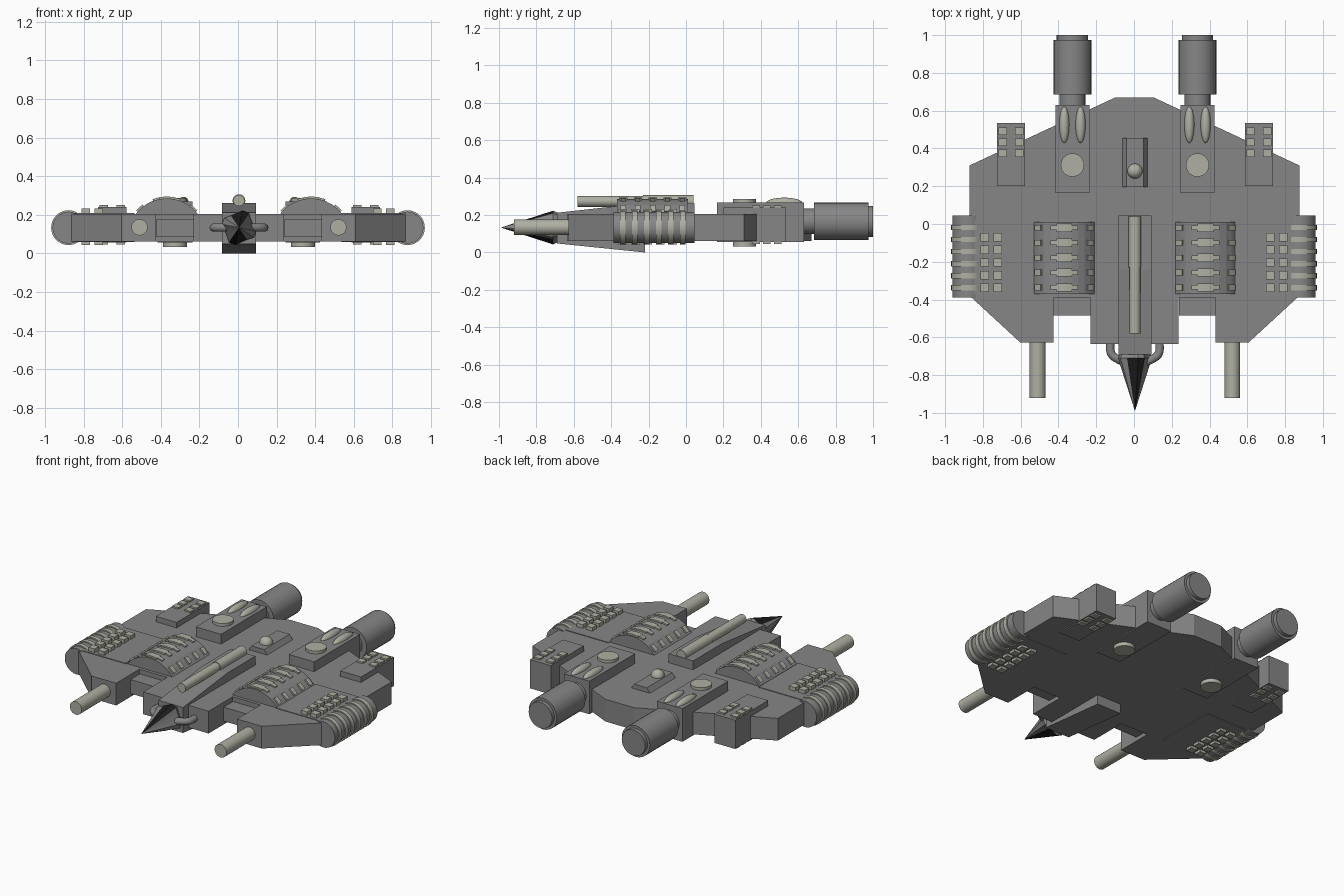
import bpy, bmesh, math
from mathutils import Matrix, Vector

if "Cube" in bpy.data.objects:
    bpy.data.objects.remove(bpy.data.objects["Cube"])


def material(name, rgb):
    m = bpy.data.materials.new(name)
    m.diffuse_color = (*rgb, 1)
    m.use_nodes = True
    m.node_tree.nodes["Principled BSDF"].inputs["Base Color"].default_value = m.diffuse_color
    return m


GREY = material("hull grey", (0.24, 0.24, 0.24))
LIGHT = material("pale warm grey", (0.43, 0.43, 0.37))
BLACK = material("black", (0.012, 0.012, 0.012))
CX = 0.005          # centre line of the hull


def finish(bm, name, mat, smooth=False):
    bmesh.ops.recalc_face_normals(bm, faces=bm.faces)
    me = bpy.data.meshes.new(name)
    bm.to_mesh(me)
    bm.free()
    me.materials.append(mat)
    ob = bpy.data.objects.new(name, me)
    bpy.context.collection.objects.link(ob)
    if smooth:
        bpy.ops.object.select_all(action='DESELECT')
        ob.select_set(True)
        bpy.context.view_layer.objects.active = ob
        bpy.ops.object.shade_smooth_by_angle(angle=math.radians(40))
    return ob


def add_box(bm, x0, x1, y0, y1, z0, z1):
    m = Matrix.Translation(((x0 + x1) / 2, (y0 + y1) / 2, (z0 + z1) / 2))
    bmesh.ops.create_cube(bm, size=1, matrix=m @ Matrix.Diagonal(
        (abs(x1 - x0), abs(y1 - y0), abs(z1 - z0), 1)))


def box(name, mat, *size):
    bm = bmesh.new()
    add_box(bm, *size)
    return finish(bm, name, mat)


def add_prism(bm, pts, direction):
    f = bm.faces.new([bm.verts.new(p) for p in pts])
    r = bmesh.ops.extrude_face_region(bm, geom=[f], use_keep_orig=True)
    bmesh.ops.translate(bm, vec=direction,
                        verts=[v for v in r['geom'] if isinstance(v, bmesh.types.BMVert)])


def add_cyl_y(bm, x, z, r, y0, y1, n=28):
    bmesh.ops.create_cone(bm, cap_ends=True, segments=n, radius1=r, radius2=r, depth=y1 - y0,
                          matrix=Matrix.Translation((x, (y0 + y1) / 2, z))
                          @ Matrix.Rotation(math.pi / 2, 4, 'X'))


def cyl_y(name, mat, *a):
    bm = bmesh.new()
    add_cyl_y(bm, *a)
    return finish(bm, name, mat, True)


def arc(cx, cz, r, a0, a1, y, n):
    return [(cx + r * math.sin(a0 + (a1 - a0) * i / n), y,
             cz + r * math.cos(a0 + (a1 - a0) * i / n)) for i in range(n + 1)]


# Flat hull plate with forked front
half = [(0.102, 0.67), (0.873, 0.31), (0.873, -0.38), (0.605, -0.627), (0.43, -0.627),
        (0.43, -0.39), (0.233, -0.39), (0.233, -0.635)]
outline = half + [(-x, y) for x, y in reversed(half)]
bm = bmesh.new()
add_prism(bm, [(x + CX * 0.5, y, 0.062) for x, y in outline], (0, 0, 0.143))
finish(bm, "hull", GREY)

# Central spine with sloping front, and keel
bm = bmesh.new()
side = [(0.045, 0.1), (0.045, 0.262), (-0.24, 0.262), (-0.69, 0.212), (-0.69, 0.048),
        (-0.22, 0.0), (-0.22, 0.1)]
add_prism(bm, [(CX - 0.087, y, z) for y, z in side], (0.174, 0, 0))
finish(bm, "spine", GREY)

# Gun on the spine
cyl_y("top_gun_breech", LIGHT, CX, 0.273, 0.033, -0.23, 0.04)
cyl_y("top_gun_barrel", LIGHT, CX, 0.273, 0.029, -0.58, -0.22)

# Fluted nose cone with black upper and lower wedges
bm = bmesh.new()
N = 16
tip = bm.verts.new((CX, -0.99, 0.133))
rings = []
for y, k in ((-0.71, 1.0), (-0.672, 0.8)):
    rings.append([bm.verts.new((CX + k * r * math.sin(a), y, 0.133 + k * r * math.cos(a)))
                  for i in range(N) for a in [2 * math.pi * (i + 0.5) / N]
                  for r in [0.092 if (i // 2) % 2 == 0 else 0.075]])
for i in range(N):
    j = (i + 1) % N
    bm.faces.new((rings[0][i], rings[0][j], tip))
    bm.faces.new((rings[0][j], rings[0][i], rings[1][i], rings[1][j]))
bm.faces.new(rings[1])
nose = finish(bm, "nose_cone", GREY)
nose.data.materials.append(BLACK)
for p in nose.data.polygons:
    if len(p.vertices) == 3 and abs(p.center.x - CX) < 0.8 * abs(p.center.z - 0.133):
        p.material_index = 1

# Low cockpit block with ball
bm = bmesh.new()
add_prism(bm, [(CX - 0.069, 0.195, 0.2), (CX - 0.045, 0.195, 0.235), (CX + 0.045, 0.195, 0.235),
               (CX + 0.069, 0.195, 0.2)], (0, 0.26, 0))
finish(bm, "cockpit_block", GREY)
bm = bmesh.new()
bmesh.ops.create_uvsphere(bm, u_segments=20, v_segments=12, radius=0.04,
                          matrix=Matrix.Translation((CX, 0.28, 0.235)))
finish(bm, "cockpit_ball", LIGHT, True)

for s, tag in ((-1, "left"), (1, "right")):
    def X(x):
        return CX + s * x

    # Engine: mount, neck, barrel and nozzle cap
    ex = X(0.331)
    box(tag + "_engine_mount", GREY, ex - 0.09, ex + 0.09, 0.165, 0.63, 0.055, 0.268)
    cyl_y(tag + "_engine_neck", GREY, ex, 0.166, 0.068, 0.62, 0.70)
    cyl_y(tag + "_engine_barrel", GREY, ex, 0.166, 0.1, 0.685, 0.975)
    cyl_y(tag + "_engine_cap", GREY, ex, 0.166, 0.083, 0.97, 1.0)

    # Discs above and below the mount, and teardrop bulges
    bm = bmesh.new()
    for z in (0.268, 0.05):
        bmesh.ops.create_cone(bm, cap_ends=True, segments=28, radius1=0.062, radius2=0.062,
                              depth=0.036, matrix=Matrix.Translation((ex, 0.312, z)))
    finish(bm, tag + "_mount_discs", LIGHT, True)
    bm = bmesh.new()
    for dx in (-0.043, 0.043):
        bmesh.ops.create_uvsphere(bm, u_segments=16, v_segments=12, radius=1,
                                  matrix=Matrix.Translation((ex + dx, 0.525, 0.265))
                                  @ Matrix.Diagonal((0.027, 0.097, 0.028, 1))
                                  @ Matrix.Rotation(math.pi / 2, 4, 'X'))
    finish(bm, tag + "_mount_bulges", LIGHT, True)

    # Rear box with studs above and below
    box(tag + "_rear_box", GREY, X(0.582), X(0.73), 0.2, 0.535, 0.055, 0.24)
    bm = bmesh.new()
    for x in (0.612, 0.7):
        for y in (0.375, 0.432, 0.49):
            add_box(bm, X(x - 0.022), X(x + 0.022), y - 0.02, y + 0.02, 0.046, 0.25)
    finish(bm, tag + "_rear_box_studs", LIGHT)

    # Side pod with studs above and below
    box(tag + "_side_pod", GREY, s * 0.535, s * 0.875, -0.377, 0.025, 0.058, 0.209)
    bm = bmesh.new()
    for x in (0.722, 0.79):
        for i in range(5):
            y = -0.07 - 0.067 * i
            add_box(bm, s * (x - 0.022), s * (x + 0.022), y - 0.022, y + 0.022, 0.042, 0.232)
    finish(bm, tag + "_pod_studs", LIGHT)

    # Ribbed drum on the outer edge
    cyl_y(tag + "_edge_drum", GREY, s * 0.878, 0.133, 0.083, -0.388, 0.045)
    bm = bmesh.new()
    for i in range(6):
        y = -0.018 - 0.064 * i
        add_cyl_y(bm, s * 0.878, 0.133, 0.09, y - 0.014, y + 0.014)
    finish(bm, tag + "_drum_ribs", LIGHT, True)

    # Arched vent housing with slats
    vx, vz, R = X(0.374), 0.085, 0.2
    bm = bmesh.new()
    add_prism(bm, arc(vx, vz, R, -0.94, 0.94, -0.37, 10), (0, 0.38, 0))
    finish(bm, tag + "_vent_arch", GREY)
    bm = bmesh.new()
    for i in range(5):
        y = -0.02 - 0.079 * i
        for a0, a1, w in ((-0.86, -0.64, 0.03), (-0.36, 0.36, 0.024), (-0.2, 0.2, 0.044),
                          (0.64, 0.86, 0.03)):
            outer = arc(vx, vz, R + 0.009, a0, a1, y - w / 2, 4)
            inner = arc(vx, vz, R - 0.01, a1, a0, y - w / 2, 4)
            add_prism(bm, outer + inner, (0, w, 0))
    finish(bm, tag + "_vent_slats", LIGHT)

    # Shelf in the front notch
    box(tag + "_notch_shelf", GREY, X(0.233), X(0.43), -0.485, -0.38, 0.085, 0.175)

    # Front gun
    cyl_y(tag + "_front_gun", LIGHT, X(0.515), 0.135, 0.042, -0.92, -0.6)

    # Curved pipe from hull to nose
    cu = bpy.data.curves.new(tag + "_nose_pipe", 'CURVE')
    cu.dimensions = '3D'
    cu.bevel_depth = 0.022
    cu.bevel_resolution = 3
    cu.use_fill_caps = True
    sp = cu.splines.new('NURBS')
    path = [(0.128, -0.61), (0.132, -0.65), (0.128, -0.69), (0.095, -0.715), (0.06, -0.73)]
    sp.points.add(len(path) - 1)
    for p, (x, y) in zip(sp.points, path):
        p.co = (X(x), y, 0.133, 1)
    sp.use_endpoint_u = True
    sp.order_u = 3
    cu.materials.append(GREY)
    bpy.context.collection.objects.link(bpy.data.objects.new(tag + "_nose_pipe", cu))
